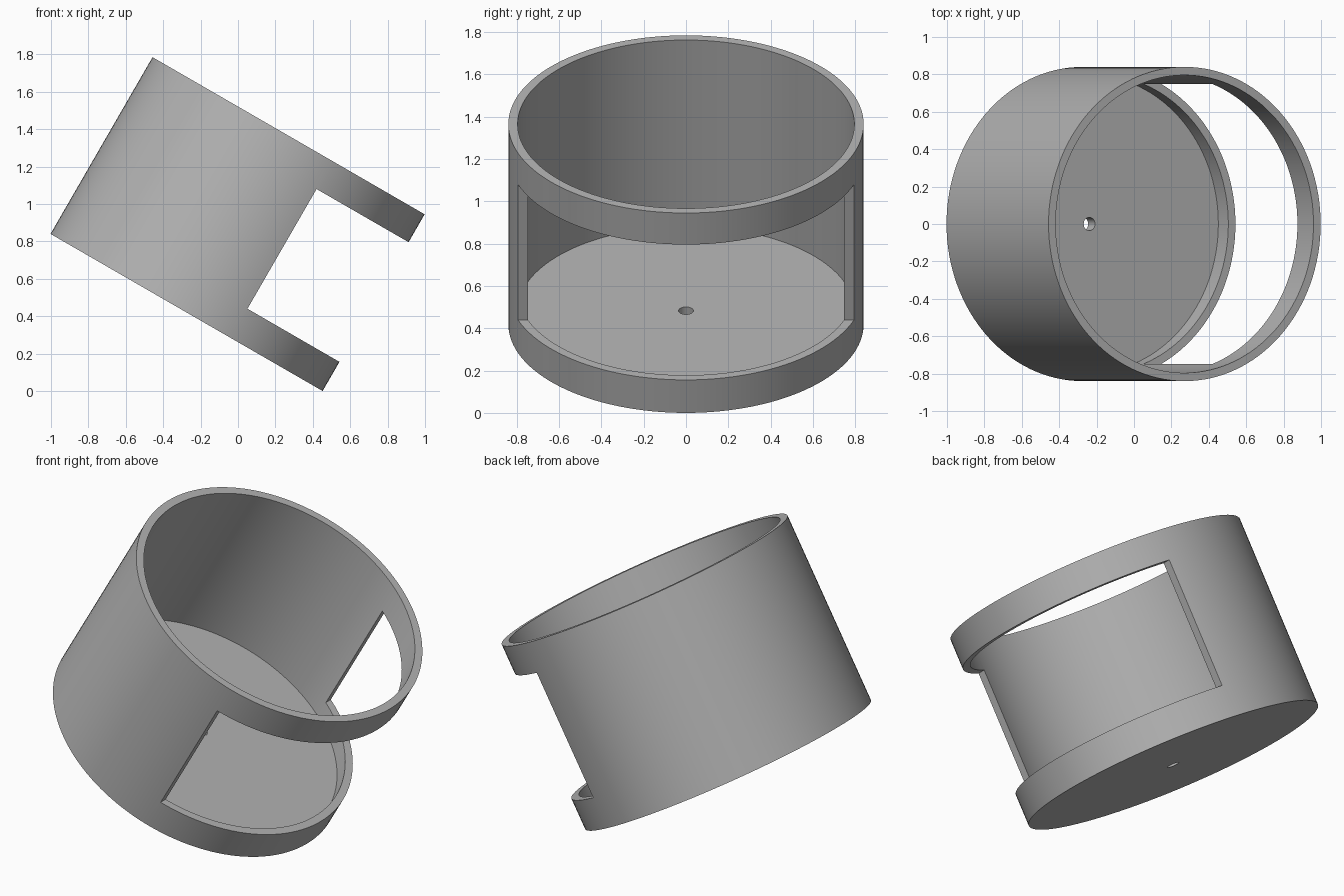
import bpy, bmesh, math
from mathutils import Matrix, Vector

default = bpy.data.objects.get("Cube")
if default:
    bpy.data.objects.remove(default, do_unlink=True)

TILT = math.radians(30)
OUTER, INNER, HEIGHT = 0.84, 0.796, 1.091
FLOOR, HOLE = 0.073, 0.035
WINDOW_X, WINDOW_LOW, WINDOW_HIGH = 0.272, 0.18, 0.919
SEGMENTS = 128

grey = bpy.data.materials.new("plain grey")
grey.use_nodes = True
colour = (0.45, 0.45, 0.45, 1)
grey.diffuse_color = colour
grey.node_tree.nodes["Principled BSDF"].inputs["Base Color"].default_value = colour


def make_object(name, bm):
    bmesh.ops.recalc_face_normals(bm, faces=bm.faces)
    mesh = bpy.data.meshes.new(name)
    bm.to_mesh(mesh)
    bm.free()
    mesh.materials.append(grey)
    obj = bpy.data.objects.new(name, mesh)
    bpy.context.collection.objects.link(obj)
    return obj


# Cup: closed wall and floor section turned around the axis, leaving a drain hole
section = [(HOLE, 0), (OUTER, 0), (OUTER, HEIGHT),
           (INNER, HEIGHT), (INNER, FLOOR), (HOLE, FLOOR)]
bm = bmesh.new()
points = [bm.verts.new((r, 0, z)) for r, z in section]
edges = [bm.edges.new((points[i - 1], points[i])) for i in range(len(points))]
bmesh.ops.spin(bm, geom=points + edges, cent=(0, 0, 0), axis=(0, 0, 1),
               angle=math.tau, steps=SEGMENTS, use_merge=True)
bmesh.ops.remove_doubles(bm, verts=bm.verts, dist=0.0001)
cup = make_object("open_cup", bm)

# Window: straight block cut through the +x side of the wall
bm = bmesh.new()
bmesh.ops.create_cube(bm, size=1)
bmesh.ops.scale(bm, vec=(1, 2, WINDOW_HIGH - WINDOW_LOW), verts=bm.verts)
bmesh.ops.translate(bm, verts=bm.verts,
                    vec=Vector((WINDOW_X + 0.5, 0, (WINDOW_LOW + WINDOW_HIGH) / 2)))
cutter = make_object("window_cutter", bm)
cutter.hide_render = True

cut = cup.modifiers.new("window", "BOOLEAN")
cut.operation = "DIFFERENCE"
cut.solver = "EXACT"
cut.object = cutter

bpy.ops.object.select_all(action="DESELECT")
cup.select_set(True)
bpy.context.view_layer.objects.active = cup
bpy.ops.object.modifier_apply(modifier=cut.name)
bpy.data.objects.remove(cutter, do_unlink=True)

# Lean the cup towards +x, resting on the low edge of its base
lean = Matrix.Translation((-0.275, 0, OUTER * math.sin(TILT))) @ Matrix.Rotation(TILT, 4, "Y")
cup.data.transform(lean)
bpy.ops.object.shade_smooth_by_angle(angle=math.radians(30))
